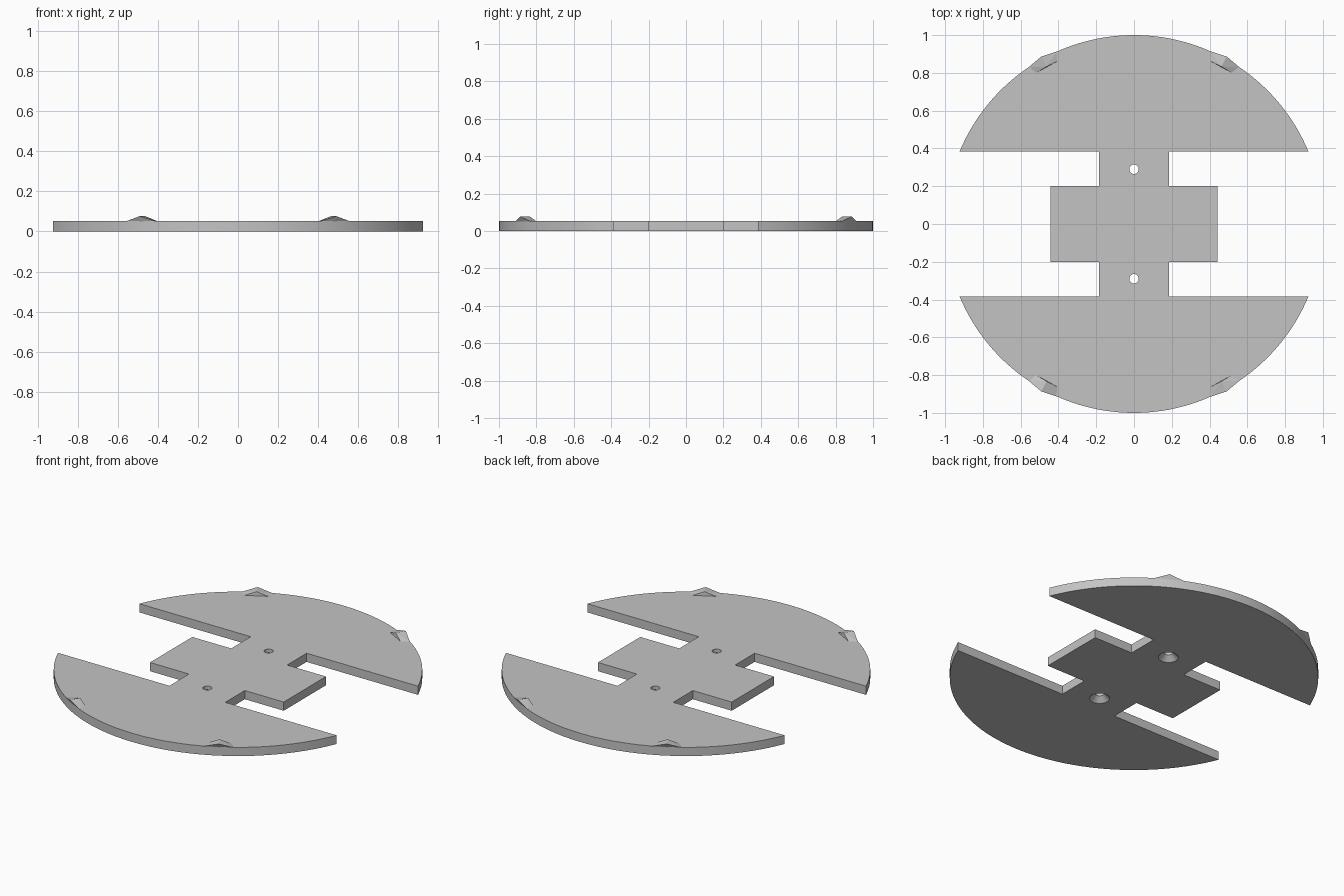
import bpy, bmesh
from math import sin, cos, radians, asin, degrees

cube = bpy.data.objects.get("Cube")
if cube:
    bpy.data.objects.remove(cube, do_unlink=True)

THICK = 0.052
SLOT_Y = 0.385      # inner edge of the round segments
NECK_X = 0.185
BLOCK_X, BLOCK_Y = 0.443, 0.2
HOLE_Y = 0.29

grey = bpy.data.materials.new("light grey")
grey.use_nodes = True
grey.diffuse_color = (0.55, 0.55, 0.55, 1)
grey.node_tree.nodes["Principled BSDF"].inputs["Base Color"].default_value = (0.55, 0.55, 0.55, 1)


def make_object(name, bm):
    bmesh.ops.recalc_face_normals(bm, faces=bm.faces)
    mesh = bpy.data.meshes.new(name)
    bm.to_mesh(mesh)
    bm.free()
    mesh.materials.append(grey)
    obj = bpy.data.objects.new(name, mesh)
    bpy.context.scene.collection.objects.link(obj)
    return obj


def polar(r, angle, z):
    a = radians(angle)
    return (r * cos(a), r * sin(a), z)


# Base plate: two round segments joined by a cross-shaped middle
start = degrees(asin(SLOT_Y))
steps = 64
arc = [polar(1, start + (180 - 2 * start) * i / steps, 0)[:2] for i in range(steps + 1)]
half = [(BLOCK_X, BLOCK_Y), (NECK_X, BLOCK_Y), (NECK_X, SLOT_Y)] + arc
half += [(-NECK_X, SLOT_Y), (-NECK_X, BLOCK_Y), (-BLOCK_X, BLOCK_Y)]
outline = half + [(-x, -y) for x, y in half]

bm = bmesh.new()
face = bm.faces.new([bm.verts.new((x, y, 0)) for x, y in outline])
top = bmesh.ops.extrude_face_region(bm, geom=[face])["geom"]
bmesh.ops.translate(bm, vec=(0, 0, THICK), verts=[v for v in top if isinstance(v, bmesh.types.BMVert)])
plate = make_object("base_plate", bm)

# Countersunk screw holes, wide at the underside
bm = bmesh.new()
profile = [(0.058, -0.003), (0.025, 0.03), (0.025, 0.1)]
for y in (HOLE_Y, -HOLE_Y):
    rings = []
    for r, z in profile:
        rings.append([bm.verts.new((r * cos(radians(a)), y + r * sin(radians(a)), z))
                      for a in range(0, 360, 15)])
    n = len(rings[0])
    for low, high in zip(rings, rings[1:]):
        for i in range(n):
            j = (i + 1) % n
            bm.faces.new((low[i], low[j], high[j], high[i]))
    bm.faces.new(rings[0][::-1])
    bm.faces.new(rings[-1])
cutter = make_object("hole_cutter", bm)
cutter.hide_render = True

cut = plate.modifiers.new("screw_holes", "BOOLEAN")
cut.operation = "DIFFERENCE"
cut.solver = "EXACT"
cut.object = cutter
bpy.context.view_layer.update()
drilled = bpy.data.meshes.new_from_object(plate.evaluated_get(bpy.context.evaluated_depsgraph_get()))
plate.modifiers.clear()
plate.data = drilled
bpy.data.objects.remove(cutter, do_unlink=True)

# Small ridged snap bumps on the rim
PEAK = 0.076
for name, a in (("back_left", 61), ("back_right", 119), ("front_right", 241), ("front_left", 299)):
    bm = bmesh.new()
    points = [polar(0.953, a - 4.2, THICK - 0.002), polar(0.953, a + 4.2, THICK - 0.002),
              polar(0.953, a, PEAK), polar(1.013, a, PEAK),
              polar(1, a - 5, THICK - 0.002), polar(1, a + 5, THICK - 0.002),
              polar(1, a, THICK - 0.002)]
    for p in points:
        bm.verts.new(p)
    bmesh.ops.convex_hull(bm, input=bm.verts)
    make_object(name + "_snap_bump", bm)

# Smooth rim and hole walls, keeping sharp edges
bpy.ops.object.select_all(action="DESELECT")
plate.select_set(True)
bpy.context.view_layer.objects.active = plate
bpy.ops.object.shade_smooth_by_angle(angle=radians(30))
